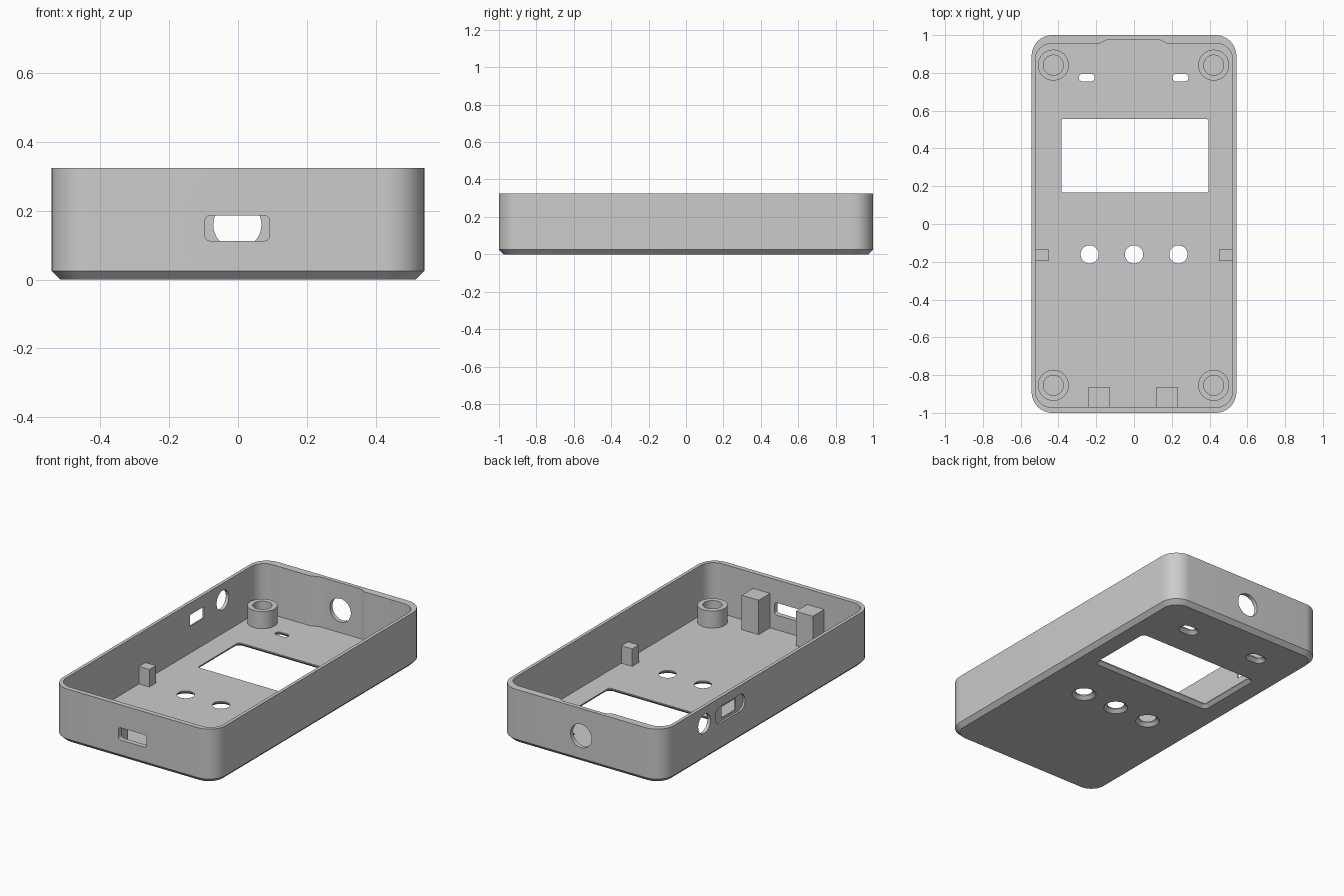
import bpy, bmesh, math

cube = bpy.data.objects.get("Cube")
if cube:
    bpy.data.objects.remove(cube, do_unlink=True)

grey = bpy.data.materials.new("plain grey plastic")
grey.use_nodes = True
grey.diffuse_color = (0.6, 0.6, 0.6, 1)
grey.node_tree.nodes["Principled BSDF"].inputs["Base Color"].default_value = (0.6, 0.6, 0.6, 1)

# Directions in which a profile (u, v) can be stacked along w
UP = lambda u, v, w: (u, v, w)
ALONG_Y = lambda u, v, w: (u, w, v)
ALONG_X = lambda u, v, w: (w, u, v)


def rounded(cu, cv, hu, hv, r, n=12):
    """Rounded rectangle outline; a circle when hu == hv == r."""
    pts = []
    for k, (su, sv) in enumerate([(1, 1), (-1, 1), (-1, -1), (1, -1)]):
        for i in range(n + 1):
            a = math.pi / 2 * (k + i / n)
            p = (cu + su * (hu - r) + r * math.cos(a), cv + sv * (hv - r) + r * math.sin(a))
            if not pts or math.dist(p, pts[-1]) > 1e-5:
                pts.append(p)
    if math.dist(pts[0], pts[-1]) < 1e-5:
        pts.pop()
    return pts


def loft(name, rings, axis=UP):
    """Capped solid through a list of (outline, distance) rings."""
    bm = bmesh.new()
    loops = [[bm.verts.new(axis(u, v, w)) for u, v in pts] for pts, w in rings]
    for a, b in zip(loops, loops[1:]):
        for i in range(len(a)):
            j = (i + 1) % len(a)
            bm.faces.new((a[i], a[j], b[j], b[i]))
    bm.faces.new(loops[0])
    bm.faces.new(loops[-1])
    bmesh.ops.recalc_face_normals(bm, faces=bm.faces)
    me = bpy.data.meshes.new(name)
    bm.to_mesh(me)
    bm.free()
    me.materials.append(grey)
    ob = bpy.data.objects.new(name, me)
    bpy.context.collection.objects.link(ob)
    return ob


def block(name, x0, x1, y0, y1, z0, z1):
    pts = [(x0, y0), (x1, y0), (x1, y1), (x0, y1)]
    return loft(name, [(pts, z0), (pts, z1)])


def activate(ob):
    bpy.ops.object.select_all(action='DESELECT')
    ob.select_set(True)
    bpy.context.view_layer.objects.active = ob


def cut(target, cutter):
    cutter.hide_render = True
    activate(target)
    mod = target.modifiers.new("cut", 'BOOLEAN')
    mod.operation = 'DIFFERENCE'
    mod.solver = 'EXACT'
    mod.object = cutter
    bpy.ops.object.modifier_apply(modifier=mod.name)
    bpy.data.objects.remove(cutter, do_unlink=True)


W, H, FLOOR = 0.542, 0.325, 0.025

# Case body with a chamfered bottom edge
case = loft("case_shell", [
    (rounded(0, 0, W - 0.025, 0.975, 0.09), 0),
    (rounded(0, 0, W, 1, 0.11), 0.025),
    (rounded(0, 0, W, 1, 0.11), H)])

# Cavity, with a shallow recess in the middle of the back wall
inner = rounded(0, -0.0075, 0.522, 0.9625, 0.085)
seg = 13
inner = inner[:seg] + [(0.175, 0.955), (0.135, 0.975), (-0.14, 0.975), (-0.185, 0.955)] + inner[seg:]
cut(case, loft("cavity_cutter", [(inner, FLOOR), (inner, H + 0.1)]))


# Floor openings, flared on the outside
def floor_opening(cx, cy, hx, hy, r, flare=0.02):
    wide = rounded(cx, cy, hx + flare, hy + flare, r + flare)
    slim = rounded(cx, cy, hx, hy, r)
    lip = rounded(cx, cy, hx + flare * 1.5, hy + flare * 1.5, r + flare * 1.5)
    cut(case, loft("opening_cutter", [(lip, -0.009), (wide, 0), (slim, 0.018), (slim, 0.06)]))


floor_opening(0.005, 0.361, 0.389, 0.195, 0.012)
for x in (-0.235, 0, 0.235):
    floor_opening(x, -0.161, 0.048, 0.048, 0.048)
for x in (-0.25, 0.246):
    floor_opening(x, 0.775, 0.042, 0.02, 0.0195)


# Wall openings
def wall_opening(outline, w0, w1, axis):
    cut(case, loft("wall_cutter", [(outline, w0), (outline, w1)], axis))


wall_opening(rounded(-0.002, 0.15, 0.094, 0.037, 0.016), -1.1, -0.9, ALONG_Y)
wall_opening(rounded(-0.002, 0.16, 0.07, 0.07, 0.07), 0.9, 1.1, ALONG_Y)
wall_opening(rounded(0.6, 0.225, 0.058, 0.058, 0.058), -0.6, -0.48, ALONG_X)
wall_opening(rounded(0.355, 0.22, 0.14, 0.05, 0.045), -0.6, -0.53, ALONG_X)
wall_opening(rounded(0.355, 0.22, 0.067, 0.034, 0.002, 2), -0.6, -0.48, ALONG_X)

# Screw bosses in the corners, with blind holes
parts = [case]
for x, side in ((-0.427, "right"), (0.422, "left")):
    for y, end in ((0.841, "back"), (-0.854, "front")):
        o = rounded(x, y, 0.082, 0.082, 0.082)
        i = rounded(x, y, 0.053, 0.053, 0.053)
        parts.append(loft(f"{end}_{side}_screw_boss",
                          [(o, 0.02), (o, 0.128), (i, 0.128), (i, 0.03)]))

# Tall posts against the front wall, short blocks on the side walls
parts.append(block("right_front_post", -0.24, -0.127, -0.975, -0.862, 0.02, 0.232))
parts.append(block("left_front_post", 0.12, 0.233, -0.975, -0.862, 0.02, 0.232))
parts.append(block("right_side_block", -0.53, -0.453, -0.195, -0.132, 0.02, 0.13))
parts.append(block("left_side_block", 0.45, 0.53, -0.195, -0.132, 0.02, 0.13))

for ob in parts:
    activate(ob)
    bpy.ops.object.shade_smooth_by_angle(angle=math.radians(25))
